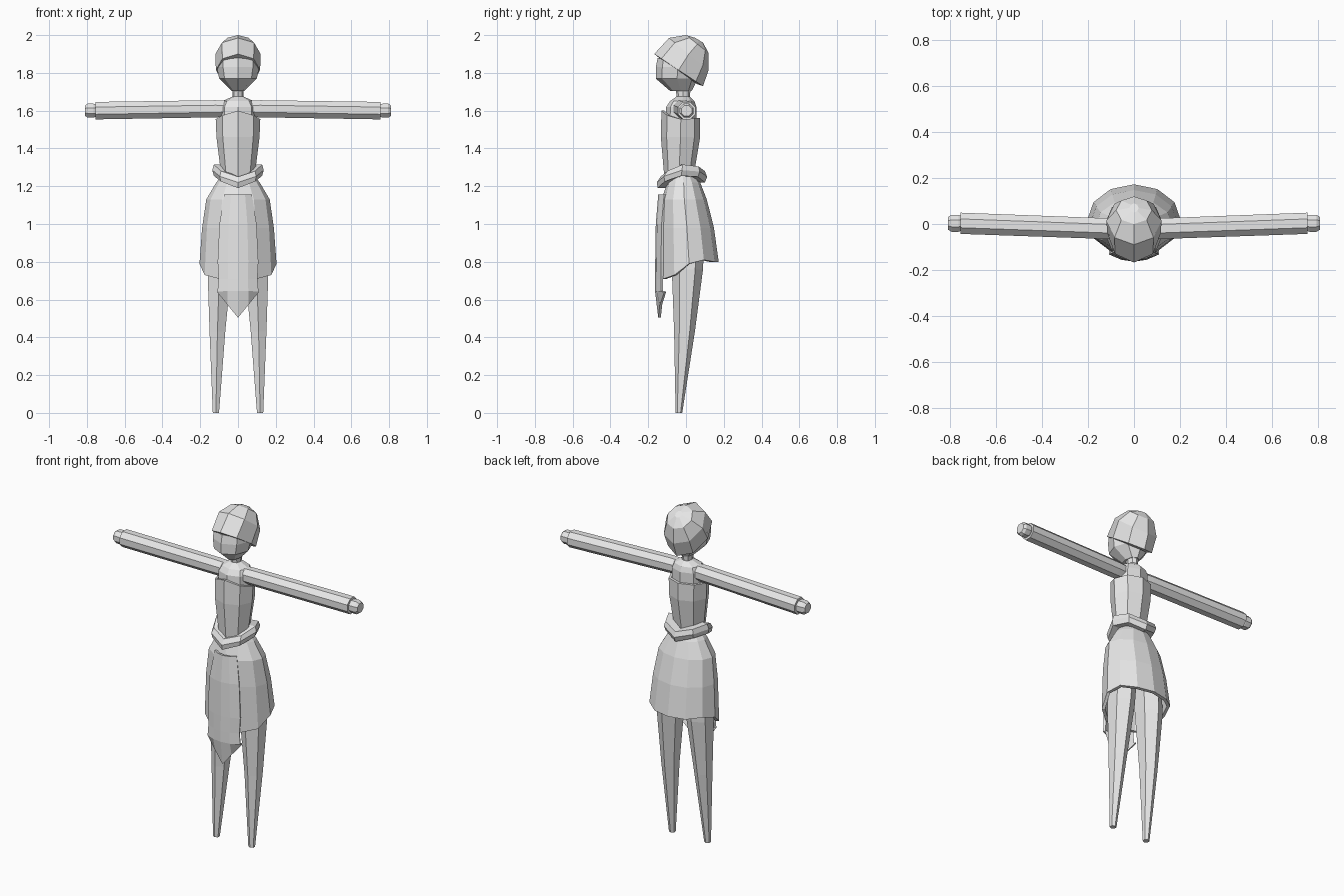
import bpy, bmesh, math
from mathutils import Vector

if "Cube" in bpy.data.objects:
    bpy.data.objects.remove(bpy.data.objects["Cube"])

grey = bpy.data.materials.new("light_grey")
grey.diffuse_color = (0.8, 0.8, 0.8, 1)
grey.use_nodes = True
grey.node_tree.nodes["Principled BSDF"].inputs["Base Color"].default_value = grey.diffuse_color


def build(name, rings, caps=(True, True), closed=True, loop=False, thick=0.0, offset=-1):
    """Skin a list of point rings into a flat-shaded object."""
    bm = bmesh.new()
    vs = [[bm.verts.new(p) for p in r] for r in rings]
    n, m = len(vs[0]), len(vs)
    for i in range(m if loop else m - 1):
        a, b = vs[i], vs[(i + 1) % m]
        for j in range(n if closed else n - 1):
            k = (j + 1) % n
            bm.faces.new((a[j], a[k], b[k], b[j]))
    if caps[0]:
        bm.faces.new(vs[0])
    if caps[1]:
        bm.faces.new(vs[-1])
    bmesh.ops.recalc_face_normals(bm, faces=bm.faces)
    me = bpy.data.meshes.new(name)
    bm.to_mesh(me)
    bm.free()
    me.materials.append(grey)
    ob = bpy.data.objects.new(name, me)
    bpy.context.collection.objects.link(ob)
    if thick:
        mod = ob.modifiers.new("thickness", 'SOLIDIFY')
        mod.thickness, mod.offset = thick, offset
    return ob


def ring(yf, zf, yb, zb, hw, n=8, zs=None):
    """Oval from a front point to a back point; zs sets heights front to back."""
    pts = []
    for i in range(n):
        a = 2 * math.pi * i / n
        t = (1 - math.cos(a)) / 2
        z = zs[min(i, n - i)] if zs else zf + (zb - zf) * t
        pts.append(Vector((hw * math.sin(a), yf + (yb - yf) * t, z)))
    return pts


def level(z, yf, yb, hw, n=8):
    return ring(yf, z, yb, z, hw, n)


def disc_x(x, y, z, r, n=8):
    """Ring around the x axis."""
    return [Vector((x, y + r * math.cos(2 * math.pi * (i + .5) / n),
                    z + r * math.sin(2 * math.pi * (i + .5) / n))) for i in range(n)]


# Head: face and tilted hair cap
build("face", [ring(-.15, 1.88, .06, 1.82, .11),
               level(1.83, -.16, .075, .112),
               level(1.77, -.16, .065, .1),
               level(1.705, -.085, .03, .035)])
build("hair", [ring(-.13, 1.87, .06, 1.74, .09),
               ring(-.168, 1.9, .09, 1.73, .117),
               ring(-.09, 1.985, .12, 1.815, .12),
               ring(0, 2.0, .12, 1.905, .078),
               ring(.05, 1.985, .09, 1.96, .02)])

# Neck, shoulders and inner body
build("body", [level(1.72, -.055, .025, .03),
               level(1.675, -.05, .02, .028),
               level(1.65, -.085, .045, .085),
               level(1.62, -.105, .055, .1),
               level(1.54, -.11, .055, .1),
               level(1.3, -.1, .03, .075),
               level(1.18, -.08, .05, .08)])

# Bodice with a raised point at the front
build("bodice", [ring(-.13, 0, .075, 0, .118, 8, [1.6, 1.575, 1.555, 1.56, 1.56]),
                 level(1.46, -.133, .075, .114),
                 level(1.25, -.115, .04, .088)],
      caps=(False, False), thick=.015)

# Belt dipping at front and back
top = [1.25, 1.28, 1.315, 1.305, 1.28]
low = [1.19, 1.225, 1.255, 1.25, 1.22]
mid = [(a + b) / 2 for a, b in zip(top, low)]
build("belt", [ring(-.1, 0, .05, 0, .085, 8, top),
               ring(-.135, 0, .1, 0, .128, 8, top),
               ring(-.155, 0, .112, 0, .136, 8, mid),
               ring(-.15, 0, .1, 0, .128, 8, low),
               ring(-.1, 0, .05, 0, .085, 8, low)],
      caps=(False, False), loop=True)

# Skirt, hem lower at the front
build("skirt", [level(1.265, -.09, .05, .078, 12),
                level(1.22, -.1, .075, .115, 12),
                level(1.13, -.128, .11, .168, 12),
                level(.98, -.138, .148, .19, 12),
                ring(-.14, 0, .173, 0, .204, 12, [.71, .71, .73, .79, .81, .80, .80])],
      caps=(False, False), thick=.018)

# Pointed front panel
rows = []
for z, hw, y in [(1.155, .07, -.14), (1.0, .095, -.153), (.8, .105, -.156), (.71, .1, -.157),
                 (.645, .105, -.157), (.505, .105, -.14)]:
    row = []
    for u in (-1, -.5, 0, .5, 1):
        zz = z
        if z < .6:
            zz += .135 * abs(u)
        row.append(Vector((hw * u, y + .03 * u * u, zz)))
    rows.append(row)
build("front_panel", rows, caps=(False, False), closed=False, thick=.014, offset=0)

# Arms, hands and legs on both sides
for s, side in ((-1, "left"), (1, "right")):
    build("arm_" + side, [disc_x(s * .06, -.022, 1.61, .047),
                          disc_x(s * .12, -.02, 1.61, .049),
                          disc_x(s * .755, .003, 1.6, .05)])
    build("hand_" + side, [disc_x(s * .74, .003, 1.6, .03),
                           disc_x(s * .765, .003, 1.6, .04),
                           disc_x(s * .795, .003, 1.6, .04),
                           disc_x(s * .81, .003, 1.6, .03)])
    leg = []
    for z, cx, yf, yb, hw in [(1.0, .085, -.08, .1, .075), (.76, .098, -.075, .09, .073),
                              (.43, .109, -.063, .047, .048), (0, .117, -.055, -.02, .019)]:
        leg.append([p + Vector((s * cx, 0, 0)) for p in level(z, yf, yb, hw, 6)])
    build("leg_" + side, leg)
